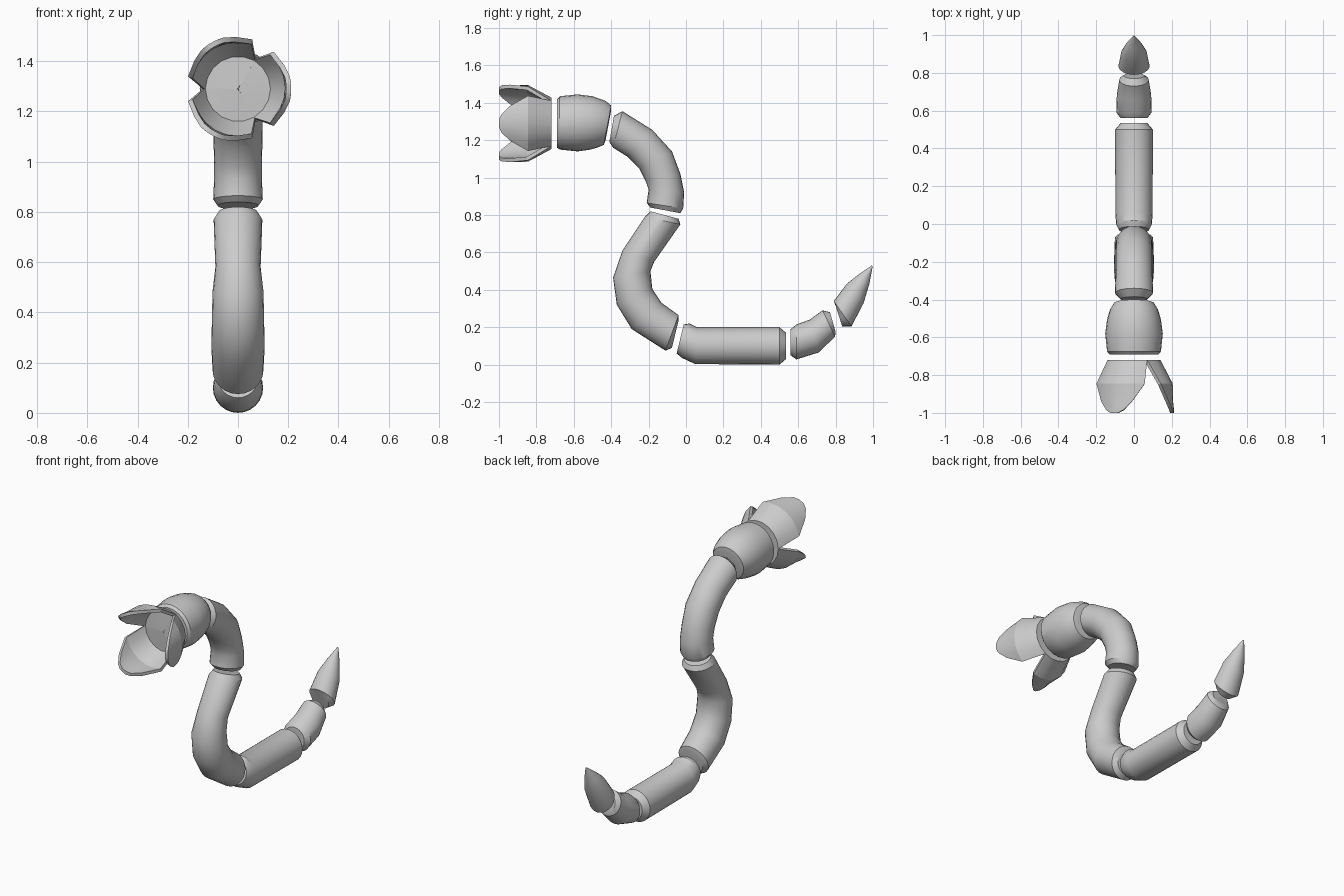
import bpy
from math import cos, sin, pi, radians, hypot

if "Cube" in bpy.data.objects:
    bpy.data.objects.remove(bpy.data.objects["Cube"])

SIDES = 24


def finish(name, verts, faces):
    mesh = bpy.data.meshes.new(name)
    mesh.from_pydata(verts, [], faces)
    mesh.update()
    ob = bpy.data.objects.new(name, mesh)
    bpy.context.collection.objects.link(ob)
    bpy.ops.object.select_all(action='DESELECT')
    bpy.context.view_layer.objects.active = ob
    ob.select_set(True)
    return ob


def segment(name, rings):
    """Loft round rings, each given by its two edge points (y, z) in the side view."""
    verts, faces = [], []
    for ya, za, yb, zb in rings:
        hy, hz = (ya - yb) / 2, (za - zb) / 2
        r = hypot(hy, hz)
        for k in range(SIDES):
            t = 2 * pi * k / SIDES
            verts.append((r * sin(t), (ya + yb) / 2 + hy * cos(t), (za + zb) / 2 + hz * cos(t)))
    for i in range(len(rings) - 1):
        for k in range(SIDES):
            a, b = i * SIDES + k, i * SIDES + (k + 1) % SIDES
            faces.append((a, b, b + SIDES, a + SIDES))
    faces.append(tuple(reversed(range(SIDES))))
    faces.append(tuple(range(len(verts) - SIDES, len(verts))))
    ob = finish(name, verts, faces)
    bpy.ops.object.mode_set(mode='EDIT')
    bpy.ops.mesh.select_all(action='SELECT')
    bpy.ops.mesh.normals_make_consistent(inside=False)
    bpy.ops.object.mode_set(mode='OBJECT')
    bpy.ops.object.shade_smooth_by_angle(angle=radians(30))
    return ob


# Tail
segment("tail_tip", [
    (.80, .315, .835, .205), (.79, .34, .885, .205), (.86, .433, .95, .33),
    (.92, .48, .98, .43), (.992, .53, .998, .525)])
segment("tail_segment", [
    (.56, .19, .56, .05), (.59, .215, .59, .028), (.66, .24, .71, .065),
    (.73, .29, .797, .15), (.77, .28, .80, .175)])

# Body
segment("belly_segment", [
    (-.012, .215, -.05, .06), (.02, .22, -.02, .035), (.06, .2, .05, .003),
    (.50, .2, .50, 0), (.535, .17, .535, .03)])
segment("lower_bend", [
    (-.19, .82, -.04, .78), (-.22, .79, -.03, .75), (-.34, .61, -.17, .55),
    (-.39, .465, -.19, .50), (-.37, .32, -.18, .405), (-.29, .19, -.13, .33),
    (-.11, .075, -.04, .265), (-.075, .09, -.04, .235)])
segment("upper_bend", [
    (-.03, .81, -.19, .84), (-.015, .835, -.21, .865), (-.01, .92, -.2, .935),
    (-.03, 1.02, -.215, .98), (-.075, 1.14, -.25, 1.05), (-.18, 1.255, -.31, 1.11),
    (-.34, 1.355, -.39, 1.16), (-.385, 1.33, -.41, 1.19)])
segment("head", [
    (-.40, 1.36, -.43, 1.20), (-.40, 1.385, -.44, 1.175), (-.43, 1.41, -.475, 1.16),
    (-.50, 1.435, -.51, 1.15), (-.58, 1.445, -.58, 1.14), (-.675, 1.435, -.675, 1.15),
    (-.69, 1.42, -.69, 1.16)])

# Jaw petals: three cupped shells, rows are (y, radius, half angle)
ROWS = [(-.72, .14, 60), (-.845, .205, 46), (-.94, .207, 27), (-.985, .212, 14), (-1.0, .212, 6)]
COLS = 7
for n in range(3):
    verts, faces = [(0, -.725, 1.29)], []
    for y, r, half in ROWS:
        for j in range(COLS):
            a = radians(120 * n + half * (2 * j / (COLS - 1) - 1))
            verts.append((r * cos(a), y, 1.29 + r * sin(a)))
    for j in range(COLS - 1):
        faces.append((0, j + 2, j + 1))
        for i in range(len(ROWS) - 1):
            a = 1 + i * COLS + j
            faces.append((a, a + 1, a + 1 + COLS, a + COLS))
    ob = finish(f"jaw_petal_{n + 1}", verts, faces)
    mod = ob.modifiers.new("thickness", 'SOLIDIFY')
    mod.thickness = .02
    mod.offset = -1
    bpy.ops.object.modifier_apply(modifier=mod.name)
    bpy.ops.object.shade_smooth_by_angle(angle=radians(25))
